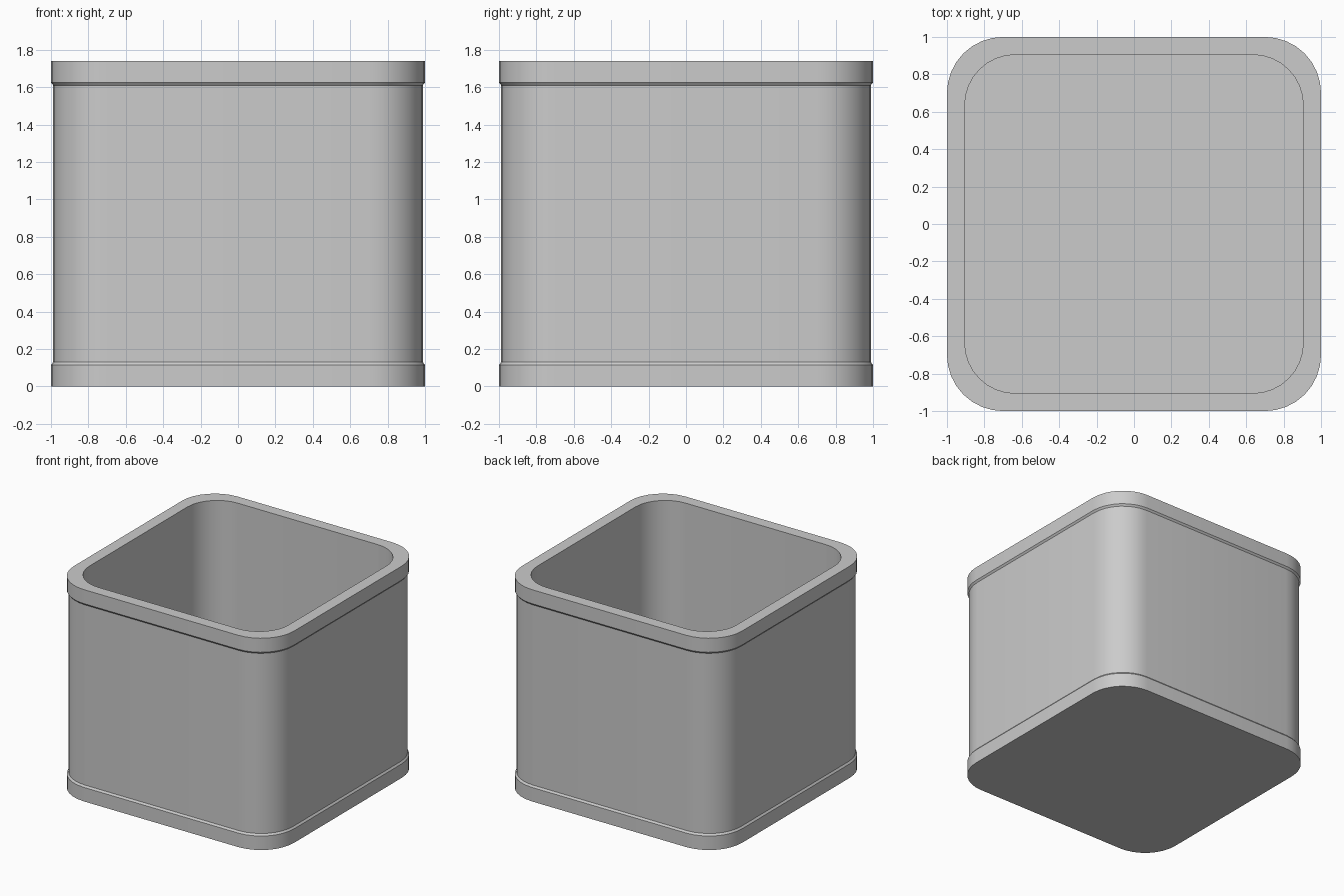
import bpy, bmesh
from math import sin, cos, pi

if "Cube" in bpy.data.objects:
    bpy.data.objects.remove(bpy.data.objects["Cube"])

SEG = 8  # segments per rounded corner


def ring(bm, half, radius, z):
    """Rounded-square loop of vertices at height z."""
    verts = []
    c = half - radius
    for q, (sx, sy) in enumerate([(1, 1), (-1, 1), (-1, -1), (1, -1)]):
        for i in range(SEG + 1):
            a = (q + i / SEG) * pi / 2
            verts.append(bm.verts.new((sx * c + radius * cos(a),
                                       sy * c + radius * sin(a), z)))
    return verts


# Wall section: half width, corner radius, height (outside base to inside floor)
section = [
    (1.0, 0.30, 0.0),      # base band
    (1.0, 0.30, 0.115),
    (0.988, 0.29, 0.13),   # body
    (0.988, 0.29, 1.61),
    (1.0, 0.30, 1.625),    # rim band
    (1.0, 0.30, 1.74),
    (0.905, 0.27, 1.74),   # inside wall
    (0.905, 0.27, 0.10),
]

bm = bmesh.new()
rings = [ring(bm, *s) for s in section]
for lo, hi in zip(rings, rings[1:]):
    n = len(lo)
    for i in range(n):
        j = (i + 1) % n
        bm.faces.new((lo[i], lo[j], hi[j], hi[i]))

# Underside and inside floor
bm.faces.new(rings[0][::-1])
bm.faces.new(rings[-1])

mesh = bpy.data.meshes.new("square_pot")
bm.to_mesh(mesh)
bm.free()
pot = bpy.data.objects.new("square_pot", mesh)
bpy.context.collection.objects.link(pot)

bpy.context.view_layer.objects.active = pot
pot.select_set(True)
bpy.ops.object.shade_smooth_by_angle(angle=pi / 6)
